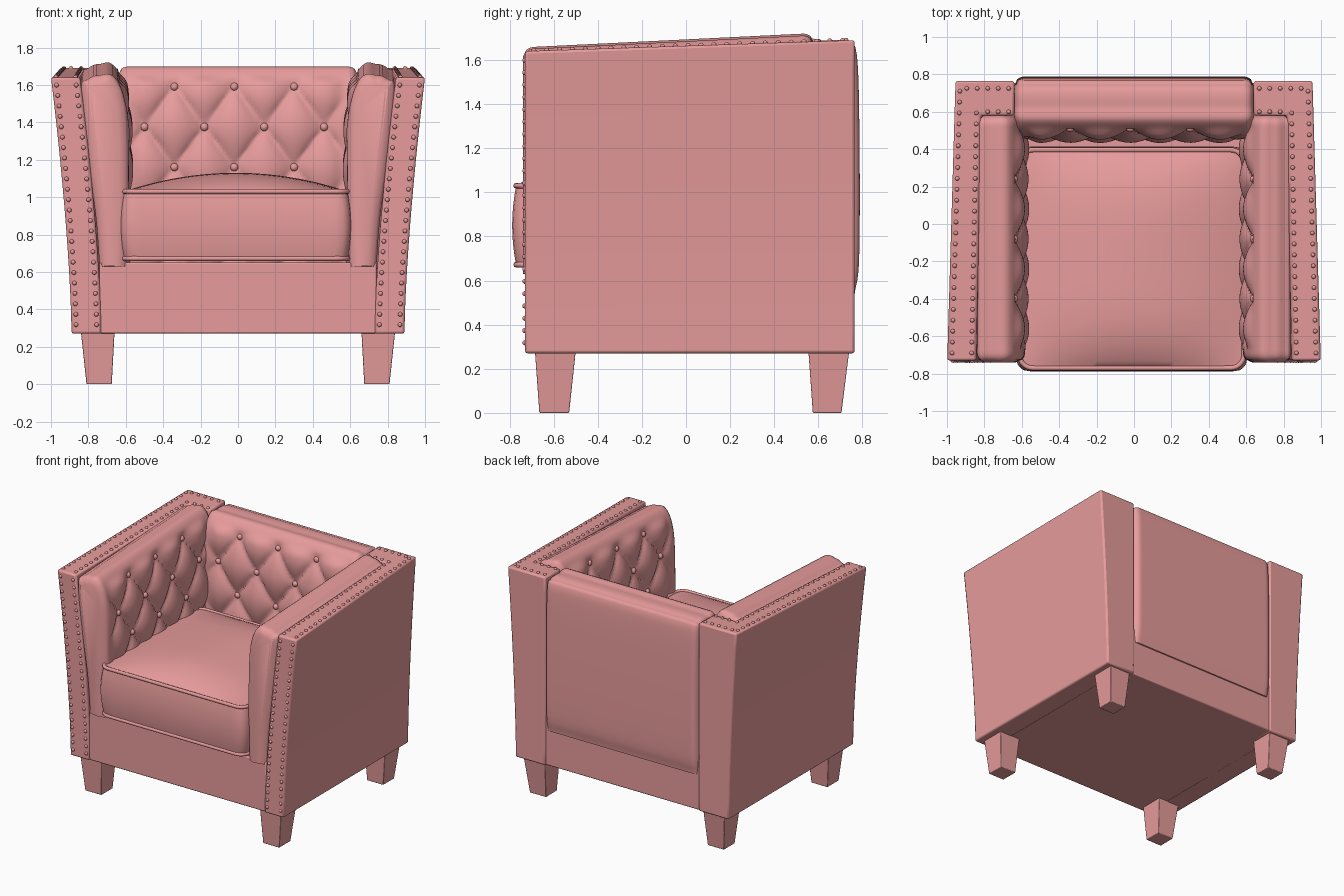
import bpy, bmesh, math
from mathutils import Vector, Matrix

if "Cube" in bpy.data.objects:
    bpy.data.objects.remove(bpy.data.objects["Cube"])

mat = bpy.data.materials.new("rose_upholstery")
mat.diffuse_color = (0.80, 0.33, 0.33, 1)
mat.use_nodes = True
mat.node_tree.nodes["Principled BSDF"].inputs["Base Color"].default_value = mat.diffuse_color


def finish(name, bm, angle=40, mirror=False, bevel=0):
    bmesh.ops.recalc_face_normals(bm, faces=bm.faces)
    me = bpy.data.meshes.new(name)
    bm.to_mesh(me)
    bm.free()
    ob = bpy.data.objects.new(name, me)
    bpy.context.collection.objects.link(ob)
    me.materials.append(mat)
    bpy.ops.object.select_all(action='DESELECT')
    ob.select_set(True)
    bpy.context.view_layer.objects.active = ob
    bpy.ops.object.shade_smooth_by_angle(angle=math.radians(angle))
    if bevel:
        b = ob.modifiers.new("bevel", 'BEVEL')
        b.width, b.segments, b.angle_limit = bevel, 2, math.radians(45)
    if mirror:
        ob.modifiers.new("mirror", 'MIRROR')
    return ob


def loft(rings):
    bm = bmesh.new()
    vs = [[bm.verts.new(p) for p in r] for r in rings]
    n = len(rings[0])
    for a, b in zip(vs, vs[1:]):
        for i in range(n):
            j = (i + 1) % n
            bm.faces.new((a[i], a[j], b[j], b[i]))
    bm.faces.new(vs[0][::-1])
    bm.faces.new(vs[-1])
    return bm


def smooth(a, b, x):
    t = min(max((x - a) / (b - a), 0), 1)
    return t * t * (3 - 2 * t)


def spline(pts, step=0.018):
    p = [Vector(q) for q in pts]
    p = [2 * p[0] - p[1]] + p + [2 * p[-1] - p[-2]]
    out = []
    for a, b, c, d in zip(p, p[1:], p[2:], p[3:]):
        n = max(3, math.ceil((c - b).length / step))
        for i in range(n):
            t = i / n
            out.append(0.5 * (2 * b + (c - a) * t + (2 * a - 5 * b + 4 * c - d) * t * t
                              + (3 * b - a - 3 * c + d) * t ** 3))
    return out + [p[-2]]


# Tufted pads: a swept profile with diamond creases pushed into its front
PITCH, TOP_ROW, ROW = 0.32, 1.59, 0.215


def pad(name, ctrl, u0, u1, origin, place, depth, mirror):
    prof = spline(ctrl)
    n, r = 84, 0.05
    rings = []
    for k in range(n + 1):
        u = u0 + (u1 - u0) * k / n
        e = min(u - u0, u1 - u)
        shrink = r - math.sqrt(r * r - max(r - e, 0) ** 2)
        ring = []
        for i, q in enumerate(prof):
            t = (prof[min(i + 1, len(prof) - 1)] - prof[max(i - 1, 0)]).normalized()
            nrm = Vector((-t.y, t.x))
            a = (u - origin) / PITCH + (q.y - TOP_ROW) / (2 * ROW)
            b = (u - origin) / PITCH - (q.y - TOP_ROW) / (2 * ROW)
            h = abs(math.sin(math.pi * a) * math.sin(math.pi * b)) ** 0.5
            plain = max(smooth(TOP_ROW - 0.01, TOP_ROW + 0.05, q.y), 1 - smooth(0.03, 0.14, e))
            h += (0.55 - h) * plain
            w = smooth(0.1, 0.6, -nrm.x)
            q = q + nrm * (h * depth * w - shrink)
            ring.append(place(u, q.x, q.y))
        rings.append(ring)
    finish(name, loft(rings), 60, mirror)
    # covered buttons at the crease crossings
    bm = bmesh.new()
    front = prof[:len(prof) // 2]
    for row in range(3):
        z = TOP_ROW - row * ROW
        d = min(front, key=lambda q: abs(q.y - z)).x
        for k in range(-4, 5):
            u = origin + PITCH * (k + 0.5 * (row % 2))
            if u0 + 0.09 < u < u1 - 0.09:
                bmesh.ops.create_uvsphere(bm, u_segments=12, v_segments=8, radius=0.022,
                                          matrix=Matrix.Translation(place(u, d - 0.004, z)))
    finish(name + "_buttons", bm, 60, mirror)


pad("back_pad", [(0.50, 0.5), (0.49, 1.0), (0.49, 1.4), (0.51, 1.57), (0.57, 1.665), (0.65, 1.69),
                 (0.73, 1.68), (0.775, 1.62), (0.787, 1.2), (0.785, 0.7), (0.765, 0.54)],
    -0.64, 0.64, -0.02, lambda u, d, z: Vector((u, d, z)), 0.055, False)
pad("arm_pad", [(0.62, 0.63), (0.61, 1.0), (0.615, 1.4), (0.635, 1.56), (0.675, 1.65), (0.74, 1.685),
                (0.80, 1.665), (0.84, 1.60), (0.80, 1.2), (0.76, 0.9), (0.74, 0.63)],
    -0.74, 0.58, -0.08, lambda u, d, z: Vector((d, u, z + 0.045 * u * (z - 0.6))), 0.05, True)


# Flared arm frame, L-shaped in plan so it wraps the back corner
Y0, Y1, YB = -0.73, 0.765, 0.58


def back_k(y):
    return (y - Y0) / (Y1 - Y0)


def outer(t, y):
    return 0.89 + (0.11 - 0.045 * back_k(y)) * t ** 1.5


def inner(t, y):
    return 0.73 + (0.115 - 0.03 * back_k(y)) * t ** 1.5


def height(t, y):
    return 0.27 + t * (1.37 + 0.05 * back_k(y))


rings = []
for i in range(13):
    t = i / 12
    plan = [(inner(t, Y0), Y0), (outer(t, Y0), Y0), (outer(t, Y1), Y1),
            (0.64, Y1), (0.64, YB), (inner(t, YB), YB)]
    rings.append([(x, y, height(t, y)) for x, y in plan])
finish("arm_frame", loft(rings), 35, True, 0.012)

# Nail heads down the arm fronts and along the frame tops
nails = []
for i in range(24):
    t = 0.035 + 0.935 * i / 23
    z = height(t, Y0)
    nails += [(outer(t, Y0) - 0.025, Y0, z), (inner(t, Y0) + 0.025, Y0, z)]
for i in range(25):
    y = -0.69 + 1.4 * i / 24
    nails.append((outer(1, y) - 0.026, y, height(1, y)))
    if y < 0.6:
        nails.append((inner(1, y) + 0.024, y, height(1, y)))
for i in range(5):
    nails.append((0.67 + 0.056 * i, 0.725, height(1, 0.725)))
    if i < 3:
        nails.append((0.67 + 0.056 * i, 0.6, height(1, 0.6)))
bm = bmesh.new()
for p in nails:
    bmesh.ops.create_uvsphere(bm, u_segments=8, v_segments=6, radius=0.012,
                              matrix=Matrix.Translation(p))
finish("nail_heads", bm, 60, True)


# Base box and tapered legs
def frustum(name, top, bottom, z0, z1, bevel):
    rings = []
    for (xa, xb, ya, yb), z in ((bottom, z0), (top, z1)):
        rings.append([(xa, ya, z), (xb, ya, z), (xb, yb, z), (xa, yb, z)])
    finish(name, loft(rings), 30, False, bevel)


box = (-0.74, 0.74, -0.722, 0.755)
frustum("base", box, box, 0.272, 0.65, 0.008)
for side, s in (("left", -1), ("right", 1)):
    for end, top_y, bot_y in (("front", (-0.685, -0.50), (-0.665, -0.53)),
                              ("back", (0.555, 0.74), (0.575, 0.705))):
        frustum(f"{end}_{side}_leg", (s * 0.66, s * 0.84, *top_y),
                (s * 0.675, s * 0.81, *bot_y), 0, 0.28, 0.004)

# Seat cushion: rounded plan, crowned top, slightly bulging sides
CX, CY, HX, HY, R = -0.012, -0.187, 0.60, 0.583, 0.07
bm = bmesh.new()
bmesh.ops.create_cube(bm, size=2)
bmesh.ops.subdivide_edges(bm, edges=bm.edges[:], cuts=31, use_grid_fill=True)
for v in bm.verts:
    px, py, pz = v.co
    bulge = 0.018 * (1 - pz * pz)
    hx, hy = HX + bulge, HY + bulge
    x, y = px * hx, py * hy
    ex, ey = abs(x) - (hx - R), abs(y) - (hy - R)
    if ex > 0 and ey > 0:
        f = max(ex, ey) / math.hypot(ex, ey)
        x = math.copysign(hx - R + ex * f, x)
        y = math.copysign(hy - R + ey * f, y)
    z = 0.85 + 0.18 * pz
    if pz > 0.999:
        z += 0.10 * (1 - px * px) * (1 - py ** 4)
    v.co = (CX + x, CY + y, z)
finish("seat_cushion", bm, 50)

# Piping around the cushion's upper and lower edges
for name, z in (("upper_piping", 1.03), ("lower_piping", 0.672)):
    pts = []
    for q, (sx, sy) in enumerate(((1, 1), (-1, 1), (-1, -1), (1, -1))):
        for i in range(9):
            a = math.pi / 2 * (q + i / 8)
            pts.append((CX + sx * (HX - R) + R * math.cos(a),
                        CY + sy * (HY - R) + R * math.sin(a), z, 1))
    cu = bpy.data.curves.new(name, 'CURVE')
    cu.dimensions, cu.bevel_depth, cu.bevel_resolution = '3D', 0.013, 2
    sp = cu.splines.new('POLY')
    sp.points.add(len(pts) - 1)
    for p, c in zip(sp.points, pts):
        p.co = c
    sp.use_cyclic_u = True
    cu.materials.append(mat)
    bpy.context.collection.objects.link(bpy.data.objects.new(name, cu))
